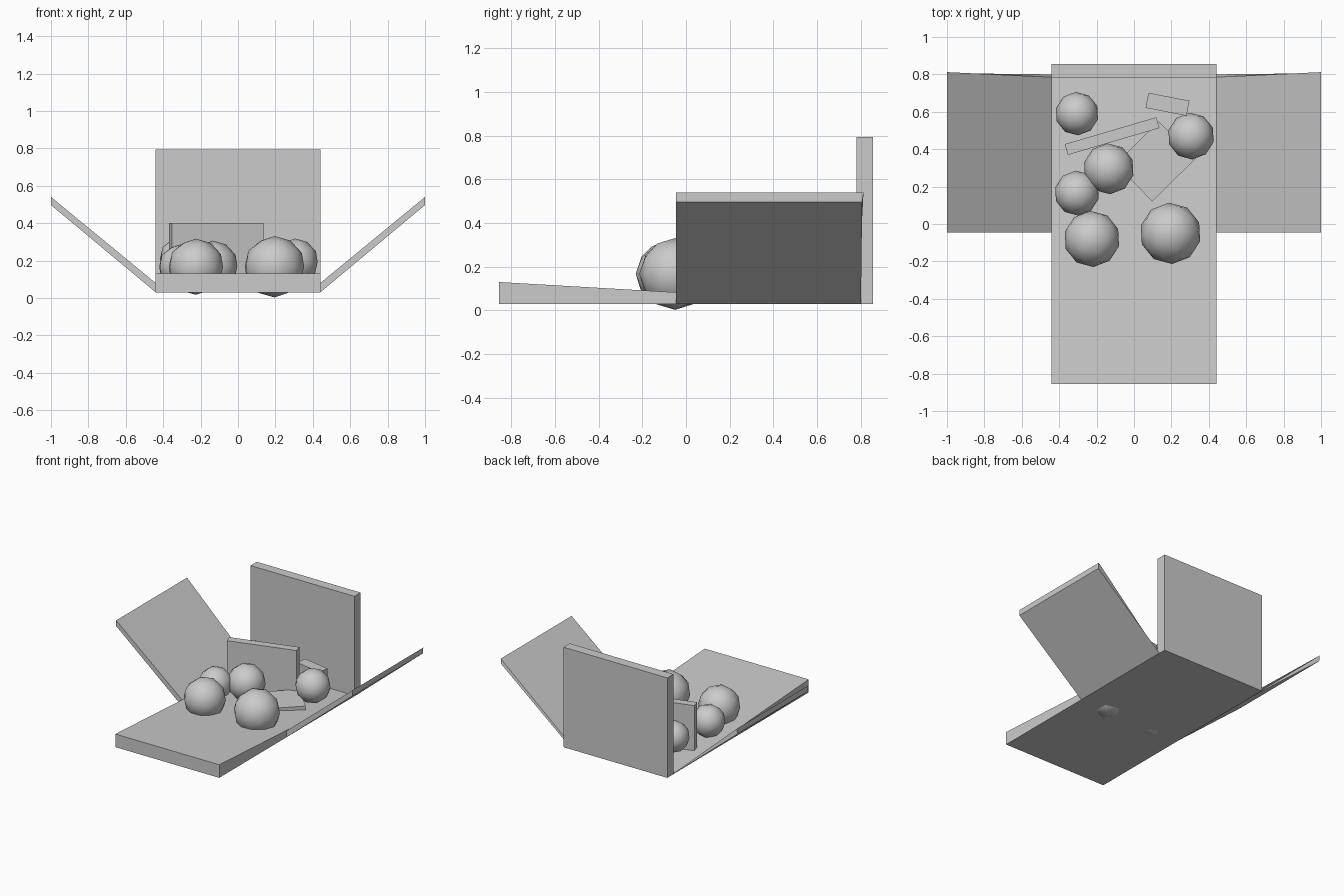
import bpy
import bmesh
from math import radians
from mathutils import Matrix

cube = bpy.data.objects.get("Cube")
if cube:
    bpy.data.objects.remove(cube, do_unlink=True)

grey = bpy.data.materials.new("plain_grey")
grey.use_nodes = True
grey.diffuse_color = (0.6, 0.6, 0.6, 1)
grey.node_tree.nodes["Principled BSDF"].inputs["Base Color"].default_value = (0.6, 0.6, 0.6, 1)


def finish(name, bm, smooth=False):
    bmesh.ops.recalc_face_normals(bm, faces=bm.faces[:])
    for face in bm.faces:
        face.smooth = smooth
    mesh = bpy.data.meshes.new(name)
    bm.to_mesh(mesh)
    bm.free()
    mesh.materials.append(grey)
    bpy.context.collection.objects.link(bpy.data.objects.new(name, mesh))


def block(name, centre, size, turn=0):
    bm = bmesh.new()
    bmesh.ops.create_cube(bm, size=1)
    bm.transform(Matrix.Translation(centre) @ Matrix.Rotation(radians(turn), 4, "Z")
                 @ Matrix.Diagonal((*size, 1)))
    finish(name, bm)


def loft(name, start, end):
    """Solid between two matching four-cornered sections."""
    bm = bmesh.new()
    a = [bm.verts.new(p) for p in start]
    b = [bm.verts.new(p) for p in end]
    bm.faces.new(a)
    bm.faces.new(b)
    for i in range(4):
        j = (i + 1) % 4
        bm.faces.new((a[i], a[j], b[j], b[i]))
    finish(name, bm)


def ball(name, centre, radius):
    bm = bmesh.new()
    bmesh.ops.create_icosphere(bm, subdivisions=2, radius=radius)
    bm.transform(Matrix.Translation(centre) @ Matrix.Rotation(radians(3), 4, "Z"))
    finish(name, bm, smooth=True)


# Wedge floor, thick at the front, and upright back wall
floor_profile = [(-0.855, 0.03), (-0.855, 0.13), (0.785, 0.035), (0.785, 0.03)]
loft("floor", [(-0.44, y, z) for y, z in floor_profile],
     [(0.44, y, z) for y, z in floor_profile])
block("back_wall", (0, 0.817, 0.412), (0.88, 0.075, 0.765))

# Raised side flaps, thinning toward the inner back corner
inner = [(-0.045, 0.03), (-0.045, 0.08), (0.785, 0.036), (0.8, 0.03)]
outer = [(-0.045, 0.497), (-0.045, 0.54), (0.812, 0.54), (0.806, 0.497)]
for side, sign in (("left", 1), ("right", -1)):
    loft(side + "_flap", [(sign * 0.44, y, z) for y, z in inner],
         [(sign * 1.0, y, z) for y, z in outer])

# Loose boards on the floor
block("standing_board", (-0.117, 0.47, 0.22), (0.51, 0.06, 0.36), 16.4)
block("short_block", (0.179, 0.64, 0.142), (0.223, 0.082, 0.215), -11)
block("flat_slab", (0.115, 0.335, 0.065), (0.325, 0.28, 0.05), 44.5)

# Boulders
boulders = [
    (0.195, -0.05, 0.167, 0.164), (-0.225, -0.08, 0.167, 0.15),
    (-0.135, 0.295, 0.17, 0.136), (-0.305, 0.165, 0.167, 0.12),
    (0.305, 0.47, 0.193, 0.125), (-0.305, 0.59, 0.21, 0.116),
]
for i, (x, y, z, r) in enumerate(boulders, 1):
    ball(f"boulder_{i}", (x, y, z), r)
